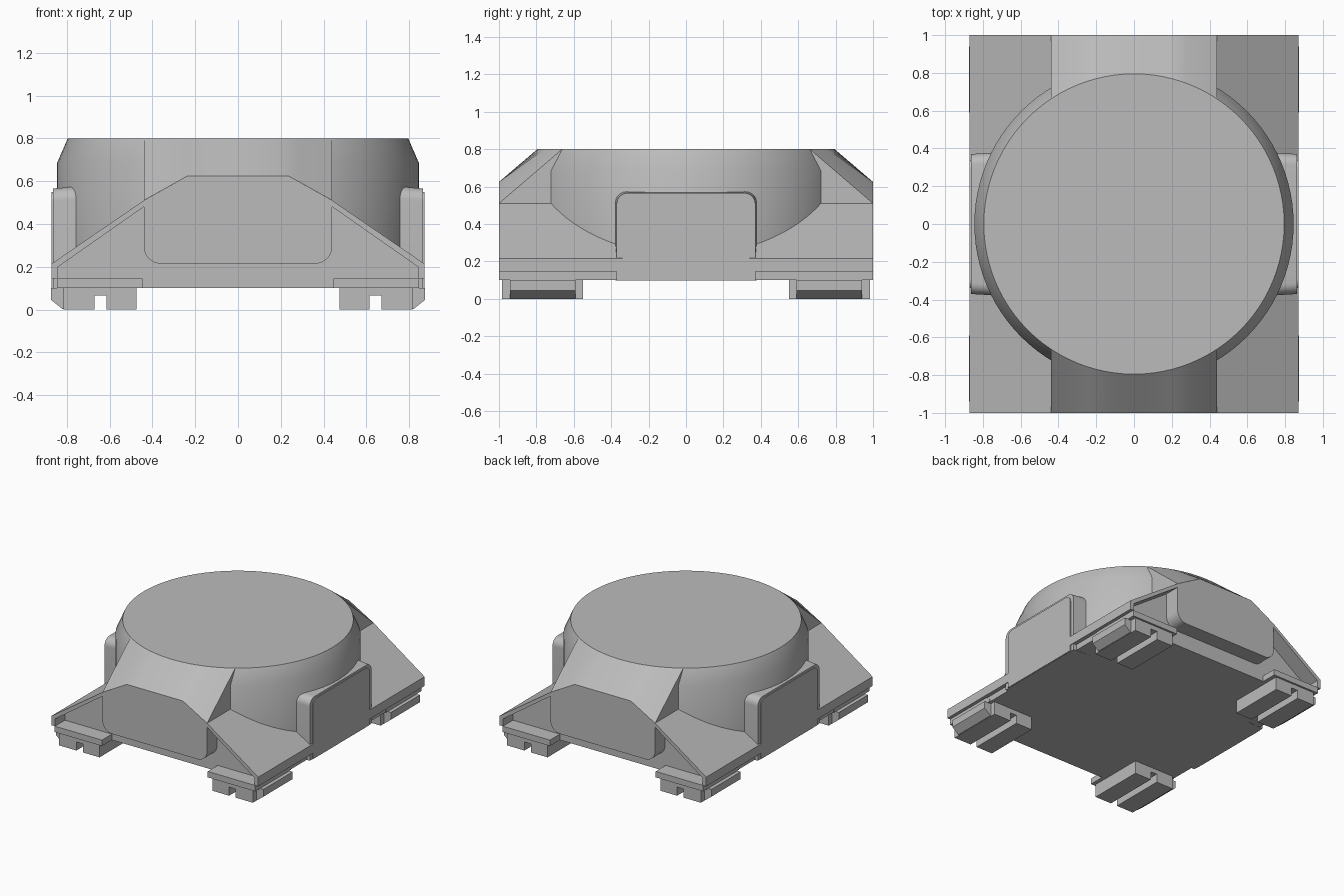
import bpy, bmesh, math

if "Cube" in bpy.data.objects:
    bpy.data.objects.remove(bpy.data.objects["Cube"])

grey = bpy.data.materials.new("plain grey")
grey.use_nodes = True
colour = (0.5, 0.5, 0.5, 1)
grey.diffuse_color = colour
grey.node_tree.nodes["Principled BSDF"].inputs["Base Color"].default_value = colour


def finish(name, bm, mirror="", smooth=False):
    bmesh.ops.recalc_face_normals(bm, faces=bm.faces)
    mesh = bpy.data.meshes.new(name)
    bm.to_mesh(mesh)
    bm.free()
    mesh.materials.append(grey)
    ob = bpy.data.objects.new(name, mesh)
    bpy.context.collection.objects.link(ob)
    if mirror:
        mod = ob.modifiers.new("Mirror", "MIRROR")
        mod.use_axis = ["X" in mirror, "Y" in mirror, False]
        mod.use_mirror_merge = False
    if smooth:
        bpy.ops.object.select_all(action="DESELECT")
        ob.select_set(True)
        bpy.context.view_layer.objects.active = ob
        bpy.ops.object.shade_smooth_by_angle(angle=math.radians(25))
    return ob


def prism(name, outline, axis, start, end, mirror="", smooth=False, taper=1.0):
    """Extrude an outline (x,z along y, or y,z along x); taper narrows the end."""
    bm = bmesh.new()
    rings = []
    for depth, s in ((start, 1.0), (end, taper)):
        place = (lambda u, v: (u * s, depth, v)) if axis == "y" else \
                (lambda u, v: (depth, u * s, v * s))
        rings.append([bm.verts.new(place(u, v)) for u, v in outline])
    a, b = rings
    bm.faces.new(a)
    bm.faces.new(b)
    for i in range(len(a)):
        j = (i + 1) % len(a)
        bm.faces.new((a[i], a[j], b[j], b[i]))
    return finish(name, bm, mirror, smooth)


def both_sides(half):
    """Complete a symmetric outline from its positive half, bottom to top."""
    return half + [(-u, v) for u, v in reversed(half)]


def corner(cu, cv, r, first, last, steps=8):
    angles = [math.radians(first + (last - first) * i / steps) for i in range(steps + 1)]
    return [(cu + r * math.cos(t), cv + r * math.sin(t)) for t in angles]


def arch(half, bottom, top, r):
    return both_sides([(half, bottom)] + corner(half - r, top - r, r, 0, 90))


# Hull core, with recessed ends under an overhanging roof
prism("hull_core", both_sides([(0.84, 0.1), (0.84, 0.2), (0.44, 0.48)]), "y", -0.88, 0.88)
prism("roof_slope", [(0.87, 0.145), (0.87, 0.215), (0.44, 0.51), (0.40, 0.51),
                     (0.44, 0.48), (0.84, 0.2), (0.84, 0.145)], "y", -1, 1, "X")

# Round drum with a chamfered rim
bm = bmesh.new()
rings = []
for radius, z in ((0.845, 0.15), (0.845, 0.685), (0.795, 0.8)):
    rings.append([bm.verts.new((radius * math.cos(t), radius * math.sin(t), z))
                  for t in (math.tau * i / 96 for i in range(96))])
for low, high in zip(rings, rings[1:]):
    for i in range(96):
        j = (i + 1) % 96
        bm.faces.new((low[i], low[j], high[j], high[i]))
bm.faces.new(rings[0])
bm.faces.new(rings[-1])
finish("drum", bm, smooth=True)

# End panels: rounded lower corners, sloped shoulders
panel = both_sides(corner(0.36, 0.295, 0.08, -90, 0) + [(0.44, 0.51), (0.235, 0.625)])
prism("end_panel", panel, "y", -1, -0.6, "Y")

# Ramp sweeping from each panel's top edge up to the drum rim
bm = bmesh.new()
columns = []
half_xs = [0.06, 0.12, 0.18, 0.235, 0.28, 0.33, 0.385, 0.44]
for x in [-v for v in reversed(half_xs)] + [0] + half_xs:
    edge = 0.625 - max(0, abs(x) - 0.235) * 0.56
    back = -math.sqrt(0.795 ** 2 - x * x)
    columns.append([bm.verts.new(p) for p in
                    ((x, -1, edge), (x, back, 0.8), (x, back, edge))])
for a, b in zip(columns, columns[1:]):
    for i in range(3):
        j = (i + 1) % 3
        bm.faces.new((a[i], a[j], b[j], b[i]))
bm.faces.new(columns[0])
bm.faces.new(columns[-1])
finish("end_ramp", bm, "Y", True)

# Side arches with a thin raised door
prism("side_arch", arch(0.38, 0.1, 0.58, 0.06), "x", 0.7, 0.864, "X", True, 0.975)
prism("side_door", arch(0.34, 0.1, 0.55, 0.05), "x", 0.862, 0.87, "X", True)

# Corner feet: bracket, grooved block and chamfered outer strip
prism("foot_bracket", [(-1, 0.1), (-1, 0.145), (-0.6, 0.145), (-0.57, 0.12), (-0.57, 0.1)],
      "x", 0.445, 0.845, "XY")
prism("foot_block", [(0.475, 0), (0.615, 0), (0.615, 0.065), (0.67, 0.065), (0.67, 0),
                     (0.815, 0), (0.815, 0.1), (0.475, 0.1)], "y", -0.985, -0.55, "XY")
prism("foot_strip", [(0.8, 0.003), (0.82, 0.003), (0.873, 0.045), (0.873, 0.1), (0.8, 0.1)],
      "y", -0.94, -0.59, "XY")
